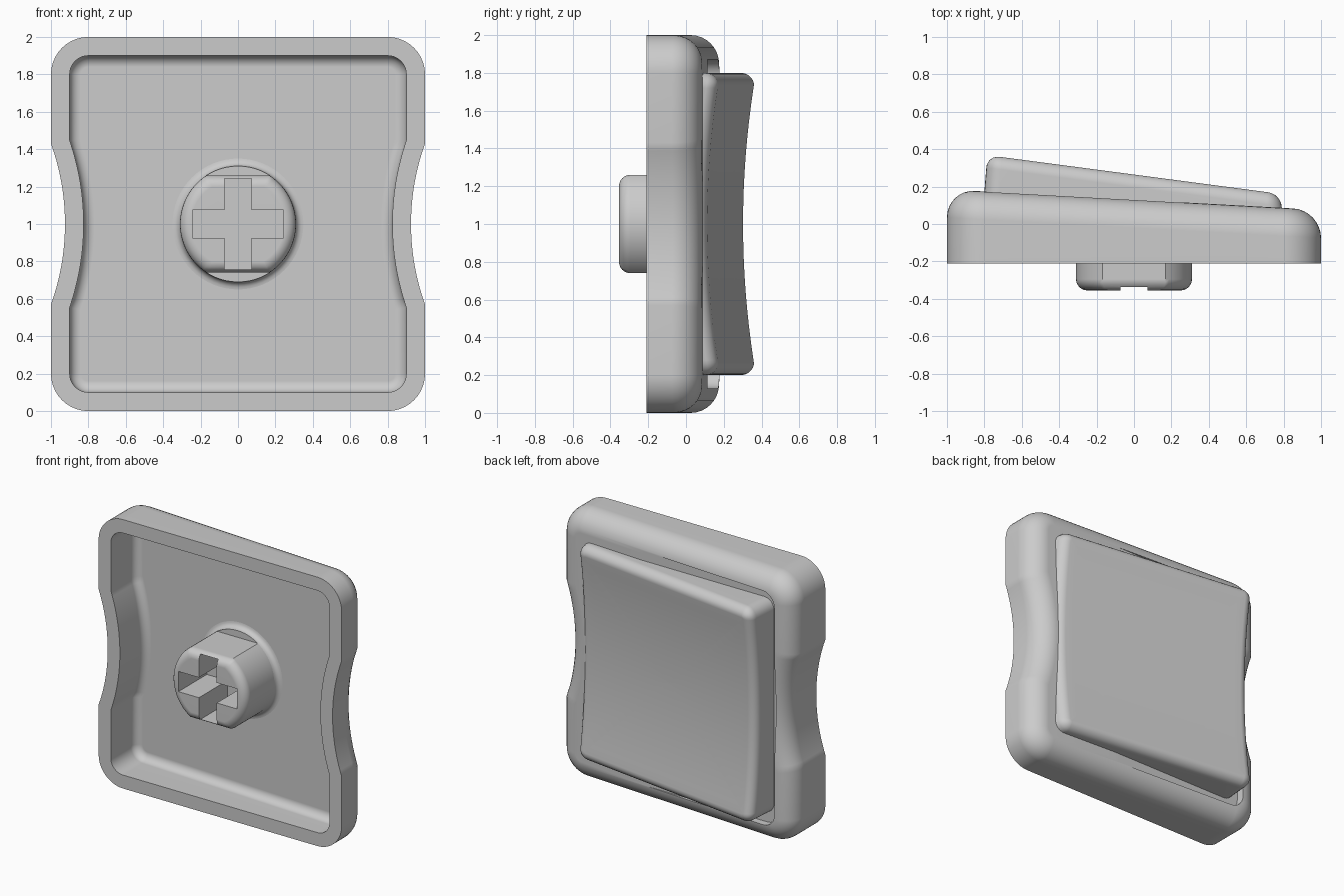
import bpy, bmesh, math
from math import sin, cos, pi, asin, sqrt

if "Cube" in bpy.data.objects:
    bpy.data.objects.remove(bpy.data.objects["Cube"], do_unlink=True)

MID = 1.0  # height of the model's centre

grey = bpy.data.materials.new("plain_grey")
grey.use_nodes = True
grey.diffuse_color = (0.6, 0.6, 0.6, 1)
grey.node_tree.nodes["Principled BSDF"].inputs["Base Color"].default_value = (0.6, 0.6, 0.6, 1)


def loft(name, rings):
    """Skin a list of equal-length closed rings and cap both ends."""
    bm = bmesh.new()
    loops = [[bm.verts.new((x, y, z + MID)) for x, y, z in ring] for ring in rings]
    n = len(loops[0])
    for a, b in zip(loops, loops[1:]):
        for i in range(n):
            j = (i + 1) % n
            bm.faces.new((a[i], a[j], b[j], b[i]))
    bm.faces.new(loops[0])
    bm.faces.new(loops[-1])
    bmesh.ops.recalc_face_normals(bm, faces=bm.faces)
    mesh = bpy.data.meshes.new(name)
    bm.to_mesh(mesh)
    bm.free()
    mesh.materials.append(grey)
    obj = bpy.data.objects.new(name, mesh)
    bpy.context.collection.objects.link(obj)
    return obj


def activate(obj):
    bpy.ops.object.select_all(action='DESELECT')
    obj.select_set(True)
    bpy.context.view_layer.objects.active = obj


def cut(obj, cutter):
    mod = obj.modifiers.new("cut", 'BOOLEAN')
    mod.operation = 'DIFFERENCE'
    mod.solver = 'EXACT'
    mod.object = cutter
    activate(obj)
    bpy.ops.object.modifier_apply(modifier=mod.name)
    bpy.data.objects.remove(cutter, do_unlink=True)


def finish(obj):
    activate(obj)
    bpy.ops.object.shade_smooth_by_angle(angle=math.radians(32))
    mod = obj.modifiers.new("even_shading", 'WEIGHTED_NORMAL')
    mod.keep_sharp = True


def arc(cx, cz, r, start, end, steps):
    return [(cx + r * cos(start + (end - start) * k / steps),
             cz + r * sin(start + (end - start) * k / steps)) for k in range(steps + 1)]


def both_sides(half):
    return half + [(-x, -z) for x, z in half]


def waisted(inset):
    """Rounded square with hollowed sides, offset inwards."""
    r = 0.2 - inset
    big = 1.27 + inset
    a = asin(sqrt(big ** 2 - (1.195 + inset) ** 2) / big)
    half = arc(0.8, -0.8, r, -pi / 2, 0, 10)
    half += arc(2.195, 0, big, pi + a, pi - a, 20)
    half += arc(0.8, 0.8, r, 0, pi / 2, 10)
    return both_sides(half)


def rounded(hx, hz, r, side=16):
    """Rounded rectangle with evenly divided sides."""
    half = arc(hx - r, r - hz, r, -pi / 2, 0, 6)
    half += [(hx, (hz - r) * (2 * k / side - 1)) for k in range(1, side)]
    half += arc(hx - r, hz - r, r, 0, pi / 2, 6)
    half += [((hx - r) * (1 - 2 * k / side), hz) for k in range(1, side)]
    return both_sides(half)


def ring(points, depth):
    return [(x, depth(x, z), z) for x, z in points]


# Body: one skin from cavity floor, over the rim, to the sloping back
def body_back(x, z):
    return 0.13 - 0.055 * x


def cavity_floor(x, z):
    return 0.04 - 0.05 * x


rings = []
for k in range(6):
    t = pi / 2 * k / 5
    rings.append(ring(waisted(0.1 + 0.06 * (1 - sin(t))),
                      lambda x, z, t=t: cavity_floor(x, z) - 0.06 * (1 - cos(t))))
rings.append(ring(waisted(0.1), lambda x, z: -0.21))
rings.append(ring(waisted(0), lambda x, z: -0.21))
for k in range(9):
    t = pi / 2 * k / 8
    rings.append(ring(waisted(0.149 * (1 - cos(t))),
                      lambda x, z, t=t: body_back(x, z) - 0.15 * (1 - sin(t))))
body = loft("body", rings)

# Shallow level recess around the pad
recess = rounded(0.85, 0.87, 0.1)
cut(body, loft("recess_cutter", [ring(recess, lambda x, z: 0.115),
                                 ring(recess, lambda x, z: 0.5)]))
finish(body)


# Pad: wedge with a dished back and rounded edges
def pad_back(x, z):
    return 0.267 - 0.132 * x - 0.06 * (1 - min(1, abs(z) / 0.75) ** 2)


def pad_base(x, z):
    return 0.08 - 0.04 * x


rings = [ring(rounded(0.805, 0.8, 0.08), pad_base)]
for k in range(7):
    t = pi / 2 * k / 6
    inset = 0.07 * (1 - cos(t))
    rings.append(ring(rounded(0.79 - inset, 0.8 - inset, 0.08 - inset),
                      lambda x, z, t=t: max(pad_base(x, z) + 0.005,
                                            pad_back(x, z) - 0.07 * (1 - sin(t)))))
edge = rounded(0.72, 0.73, 0.01)
for k in range(1, 13):
    s = 1 - k / 12.1
    rings.append(ring([(x * s, z * s) for x, z in edge], pad_back))
pad = loft("pad", rings)
finish(pad)

# Round foot of the stem, flaring into the cavity floor
circle = arc(0, 0, 1, 0, 2 * pi, 64)[:-1]


def disc(r, depth):
    return ring([(x * r, z * r) for x, z in circle], depth)


rings = [disc(0.31, lambda x, z: -0.005)]
for k in range(6):
    t = pi / 2 * k / 5
    rings.append(disc(0.31 + 0.04 * (1 - cos(t)),
                      lambda x, z, t=t: cavity_floor(x, z) - 0.04 * (1 - sin(t))))
rings.append(disc(0.35, lambda x, z: cavity_floor(x, z) + 0.01))
finish(loft("stem_foot", rings))

# Stem post: cylinder with flats above and below, rounded front edge
a = asin(0.26 / 0.31)
post = both_sides(arc(0, 0, 0.31, -a, a, 28))
rings = [ring(post, lambda x, z: 0.0)]
for k in range(7):
    t = pi / 2 * k / 6
    inset = 0.06 * (1 - cos(t))
    rings.append(ring([(x * (1 - inset / 0.31), z * (1 - inset / 0.26)) for x, z in post],
                      lambda x, z, t=t: -0.295 - 0.06 * sin(t)))
stem = loft("stem_post", rings)

# Cross-shaped socket
for hx, hz in ((0.242, 0.075), (0.073, 0.243)):
    slot = both_sides([(hx, -hz), (hx, hz)])
    cut(stem, loft("slot_cutter", [ring(slot, lambda x, z: -0.5),
                                   ring(slot, lambda x, z: -0.02)]))
finish(stem)
